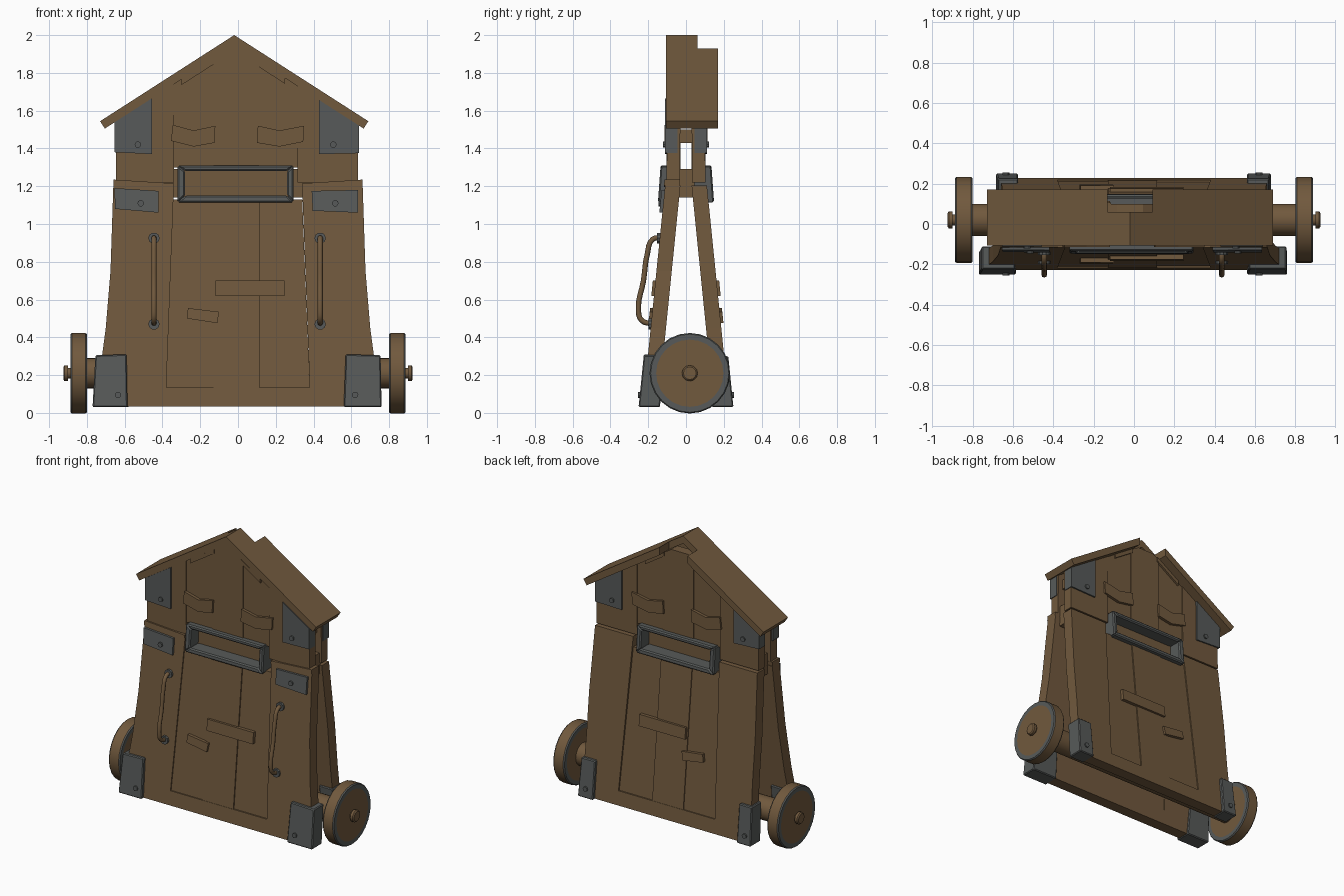
import bpy, bmesh, math
from mathutils import Vector

if "Cube" in bpy.data.objects:
    bpy.data.objects.remove(bpy.data.objects["Cube"])


def material(name, rgb):
    m = bpy.data.materials.new(name)
    m.diffuse_color = (*rgb, 1)
    m.use_nodes = True
    m.node_tree.nodes["Principled BSDF"].inputs["Base Color"].default_value = m.diffuse_color
    return m


WOOD = material("brown wood", (0.165, 0.100, 0.047))
IRON = material("grey iron", (0.095, 0.102, 0.100))
RIDGE_X, PEAK, SLOPE = -0.02, 1.945, 0.642


def finish(name, bm, mats, smooth=False, bevel=0):
    bmesh.ops.recalc_face_normals(bm, faces=bm.faces)
    me = bpy.data.meshes.new(name)
    bm.to_mesh(me)
    bm.free()
    for m in mats:
        me.materials.append(m)
    ob = bpy.data.objects.new(name, me)
    bpy.context.collection.objects.link(ob)
    if bevel:
        mod = ob.modifiers.new("soft edges", "BEVEL")
        mod.width, mod.segments = bevel, 1
    if smooth:
        bpy.context.view_layer.objects.active = ob
        ob.select_set(True)
        bpy.ops.object.shade_smooth_by_angle(angle=math.radians(35))
        ob.select_set(False)
    return ob


def prism(bm, front, back):
    a = [bm.verts.new(p) for p in front]
    b = [bm.verts.new(p) for p in back]
    bm.faces.new(a)
    bm.faces.new(b[::-1])
    for i in range(len(a)):
        j = (i + 1) % len(a)
        bm.faces.new((a[i], b[i], b[j], a[j]))


def wall(z):
    """Distance of the leaning wall surface from the middle plane."""
    return 0.100 + max(0, 1.25 - z) * 0.101


def gable(x, limit=9):
    return min(limit, PEAK - SLOPE * abs(x - RIDGE_X))


def plate(name, side, outlines, d0, d1, mat=WOOD, bevel=0):
    """Outlines in x, z laid on the wall from depth d0 to d1 outwards."""
    bm = bmesh.new()
    for o in outlines:
        prism(bm, [(x, side * (wall(z) + d1), z) for x, z in o],
              [(x, side * (wall(z) + d0), z) for x, z in o])
    return finish(name, bm, [mat], bevel=bevel)


def rect(x0, x1, z0, z1):
    return [(x0, z0), (x1, z0), (x1, z1), (x0, z1)]


def lathe(name, profile, mats, iron_rows=(), segs=24, center=(0.02, 0.21)):
    """Spin (x, radius) points round the wheel axis."""
    bm = bmesh.new()
    rings = [[bm.verts.new((x, center[0] + r * math.cos(2 * math.pi * k / segs),
                            center[1] + r * math.sin(2 * math.pi * k / segs)))
              for k in range(segs)] for x, r in profile]
    for i in range(len(rings) - 1):
        for k in range(segs):
            n = (k + 1) % segs
            f = bm.faces.new((rings[i][k], rings[i][n], rings[i + 1][n], rings[i + 1][k]))
            f.material_index = 1 if i in iron_rows else 0
    bm.faces.new(rings[0])
    bm.faces.new(rings[-1])
    return finish(name, bm, mats, smooth=True)


def stud(bm, x, y, z, r, depth, side):
    """Short round peg pointing out of a wall."""
    ring = [(x + r * math.cos(a * math.pi / 5), z + r * math.sin(a * math.pi / 5)) for a in range(10)]
    prism(bm, [(px, y, pz) for px, pz in ring], [(px, y + side * depth, pz) for px, pz in ring])


for side, label in ((-1, "front"), (1, "back")):
    limit = 9 if side < 0 else 1.90
    base, low = (0.755, 0.70) if side < 0 else (0.665, 0.655)
    top = 0.66 if side < 0 else 0.64

    # upper boards, cut along the gable
    cuts = [-0.645, -0.34, -0.13, 0.11, 0.315, 0.635]
    for i in range(5):
        a, b = cuts[i], cuts[i + 1]
        z0 = 1.22 if i in (0, 4) else 1.30
        o = [(a, z0), (b, z0), (b, gable(b, limit))]
        for x in (0.045, RIDGE_X, -0.085):
            if a < x < b:
                o.append((x, gable(x, limit)))
        o.append((a, gable(a, limit)))
        d = (0, -0.007, 0, -0.006, 0)[i]
        plate(f"{label}_upper_board_{i}", side, [o], -0.07, d)

    # lower side boards, base rail and middle boards
    for s, n in ((-1, "left"), (1, "right")):
        o = [(s * base, 0.035), (s * 0.385, 0.035), (s * 0.38, 0.13), (s * 0.34, 1.19), (s * 0.34, 1.205),
             (s * top, 1.205), (s * (top + 0.015), 0.75), (s * low, 0.45)]
        plate(f"{label}_{n}_side_board", side, [o], -0.075, 0.006)
        if side < 0:
            # cap strip over the joint between lower and upper boards
            plate(f"front_{n}_joint_strip", side, [[(s * 0.34, 1.195), (s * 0.66, 1.205), (s * 0.66, 1.235), (s * 0.34, 1.215)]], -0.07, 0.012)
    plate(f"{label}_base_rail", side, [rect(-0.39, 0.39, 0.035, 0.135)], -0.075, 0.006)
    xs_top, xs_low = [-0.345, -0.13, 0.115, 0.34], [-0.385, -0.13, 0.115, 0.38]
    for i in range(3):
        o = [(xs_low[i], 0.13), (xs_low[i + 1], 0.13), (xs_top[i + 1], 1.13), (xs_top[i], 1.13)]
        plate(f"{label}_middle_board_{i}", side, [o], -0.07, (-0.002, 0.004, -0.004)[i])

    # repair patches
    plate(f"{label}_patches", side, [rect(-0.12, 0.245, 0.62, 0.70),
          [(-0.27, 0.50), (-0.11, 0.475), (-0.10, 0.535), (-0.265, 0.555)]], -0.01, 0.02)
    plate(f"{label}_bent_patches", side, [
        [(-0.355, 1.44), (-0.235, 1.41), (-0.125, 1.43), (-0.12, 1.52), (-0.235, 1.495), (-0.345, 1.525)],
        [(0.10, 1.43), (0.22, 1.41), (0.345, 1.435), (0.35, 1.52), (0.22, 1.495), (0.105, 1.52)]], -0.01, 0.014)
    plate(f"{label}_gable_trim", side, [
        [(a, gable(a) - 0.03), (b, gable(b) - 0.03), (b, gable(b)), (a, gable(a))]
        for a, b in ((-0.30, -0.115), (0.10, 0.25))], -0.01, 0.007)

    # mitred window frame
    out, inn = rect(-0.32, 0.295, 1.115, 1.31), rect(-0.28, 0.26, 1.15, 1.28)
    plate(f"{label}_window_frame", side,
          [[out[i], out[(i + 1) % 4], inn[(i + 1) % 4], inn[i]] for i in range(4)], -0.07, 0.035, IRON, 0.008)

    # iron corner plates
    plate(f"{label}_top_corner_plates", side, [
        [(-0.655, 1.38), (-0.455, 1.37), (-0.455, gable(-0.455)), (-0.655, gable(-0.655))],
        [(0.43, 1.37), (0.64, 1.375), (0.64, gable(0.64)), (0.43, gable(0.43))]], -0.055, 0.012, IRON)
    if side < 0:
        feet = [[(-0.77, 0.03), (-0.585, 0.03), (-0.59, 0.31), (-0.755, 0.305)],
                [(0.56, 0.03), (0.76, 0.03), (0.755, 0.305), (0.57, 0.31)]]
        plate("front_middle_plates", side, [
            [(-0.65, 1.08), (-0.42, 1.06), (-0.42, 1.175), (-0.655, 1.19)],
            [(0.395, 1.07), (0.635, 1.06), (0.635, 1.18), (0.39, 1.175)]], -0.01, 0.022, IRON)
    else:
        feet = [[(-0.685, 0.03), (-0.575, 0.03), (-0.575, 0.30), (-0.675, 0.30)],
                [(0.56, 0.03), (0.68, 0.03), (0.67, 0.30), (0.56, 0.30)]]
    plate(f"{label}_foot_plates", side, feet, -0.085, 0.028, IRON, 0.006)

    # bolts
    bm = bmesh.new()
    spots = [(-0.53, 1.42, 0.01), (0.505, 1.42, 0.01), (-0.635, 0.095, 0.026), (0.62, 0.095, 0.026)]
    if side < 0:
        spots += [(-0.515, 1.11, 0.02), (0.515, 1.11, 0.02)]
    for x, z, d in spots:
        stud(bm, x, side * (wall(z) + d), z, 0.017, 0.012, side)
    finish(f"{label}_bolts", bm, [IRON])

# beams joining the two walls
for name, z0, z1, x in (("window_beam", 1.14, 1.29, 0.62), ("top_beam", 1.43, 1.50, 0.60)):
    bm = bmesh.new()
    o = rect(-x, x, z0, z1)
    prism(bm, [(px, -0.045, pz) for px, pz in o], [(px, 0.045, pz) for px, pz in o])
    finish(name, bm, [WOOD])

# roof slabs, with the ridge cut short at the back
for s, n in ((-1, "left"), (1, "right")):
    bm = bmesh.new()
    for t0, y0, y1 in ((0, -0.106, 0.06), (0.112, 0.06, 0.17)):
        o = [(t0, 2.0 - SLOPE * t0), (0.71, 2.0 - SLOPE * 0.71), (0.685, PEAK - SLOPE * 0.685), (t0, PEAK - SLOPE * t0)]
        prism(bm, [(RIDGE_X + s * t, y0, z) for t, z in o], [(RIDGE_X + s * t, y1, z) for t, z in o])
    finish(f"{n}_roof_slab", bm, [WOOD])

# door handles with washers
for x, n in ((-0.445, "left"), (0.435, "right")):
    cu = bpy.data.curves.new("handle_path", "CURVE")
    cu.dimensions, cu.bevel_depth, cu.bevel_resolution, cu.resolution_u = "3D", 0.014, 2, 4
    pts = [(-0.12, 0.925), (-0.175, 0.92), (-0.205, 0.84), (-0.225, 0.70), (-0.252, 0.55), (-0.235, 0.49), (-0.17, 0.47)]
    sp = cu.splines.new("BEZIER")
    sp.bezier_points.add(len(pts) - 1)
    for p, (y, z) in zip(sp.bezier_points, pts):
        p.co = Vector((x, y, z))
        p.handle_left_type = p.handle_right_type = "AUTO"
    cu.materials.append(WOOD)
    bpy.context.collection.objects.link(bpy.data.objects.new(f"{n}_handle", cu))
    bm = bmesh.new()
    for z in (0.47, 0.925):
        stud(bm, x, -wall(z), z, 0.03, 0.02, -1)
    finish(f"{n}_handle_washers", bm, [IRON])

# axle, wheels and hub pegs
lathe("axle", [(-0.82, 0.08), (0.82, 0.08)], [WOOD])
for s, n in ((-1, "left"), (1, "right")):
    wheel = [(0.80, 0.18), (0.80, 0.207), (0.808, 0.213), (0.88, 0.213), (0.888, 0.207), (0.888, 0.178)]
    lathe(f"{n}_wheel", [(s * x, r) for x, r in wheel], [WOOD, IRON], (0, 1, 3, 4))
    peg = [(0.88, 0.028), (0.90, 0.028), (0.90, 0.042), (0.918, 0.042), (0.925, 0.034)]
    lathe(f"{n}_hub_peg", [(s * x, r) for x, r in peg], [WOOD], segs=12)
